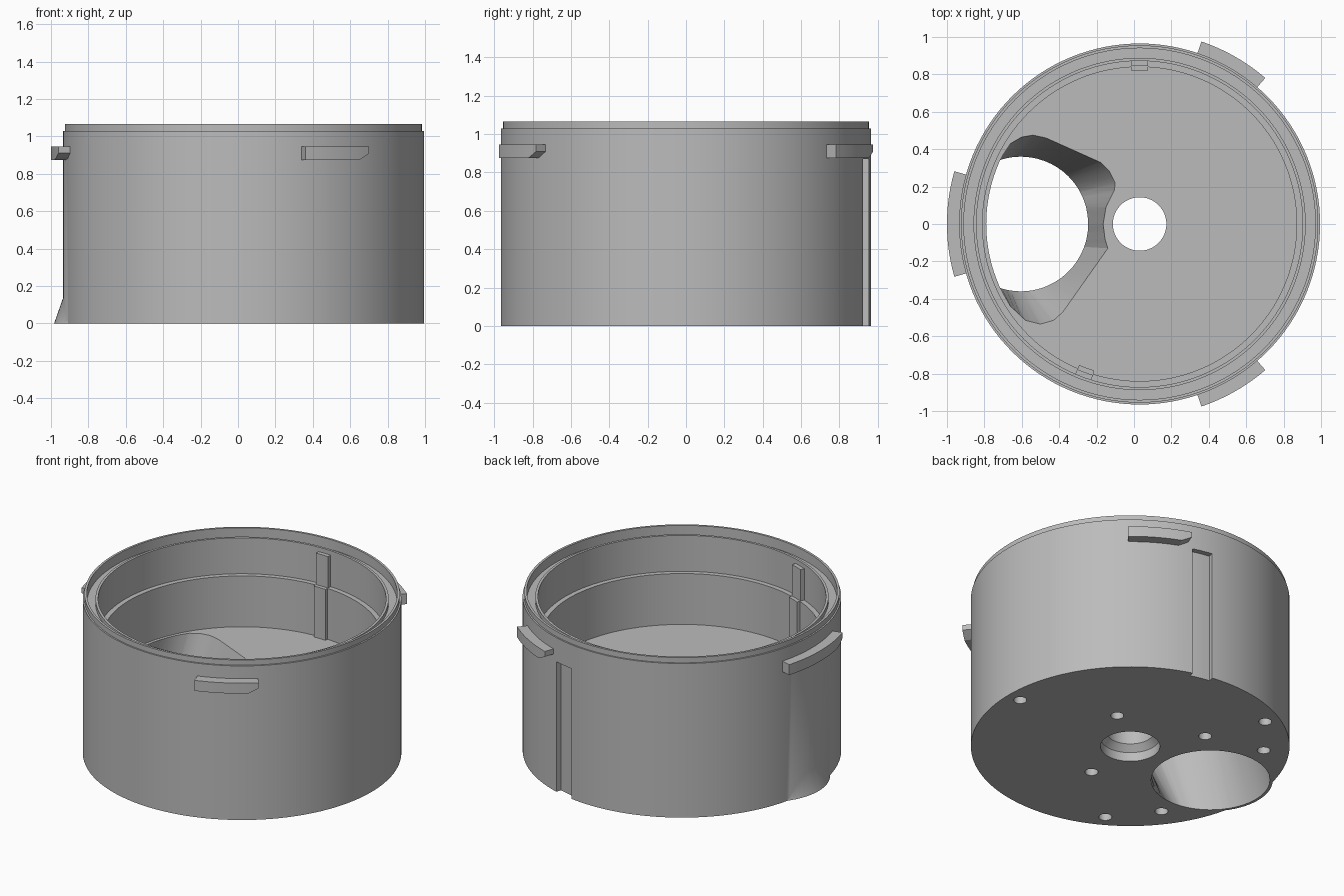
import bpy, bmesh
from math import sin, cos, radians, atan2, hypot, pi, ceil

cube = bpy.data.objects.get("Cube")
if cube:
    bpy.data.objects.remove(cube)

CX = 0.03  # axis of the round body
FLOOR = 0.45

grey = bpy.data.materials.new("plain grey")
grey.use_nodes = True
grey.diffuse_color = (0.5, 0.5, 0.5, 1)
grey.node_tree.nodes["Principled BSDF"].inputs["Base Color"].default_value = (0.5, 0.5, 0.5, 1)


def loft(name, rings, closed=False):
    """Skin rings of points; join the last ring to the first, or cap both ends."""
    bm = bmesh.new()
    rows = [[bm.verts.new(p) for p in ring] for ring in rings]
    n = len(rows[0])
    for i in range(len(rows) if closed else len(rows) - 1):
        a, b = rows[i], rows[(i + 1) % len(rows)]
        for j in range(n):
            k = (j + 1) % n
            bm.faces.new((a[j], a[k], b[k], b[j]))
    if not closed:
        bm.faces.new(rows[0])
        bm.faces.new(rows[-1])
    bmesh.ops.recalc_face_normals(bm, faces=bm.faces)
    mesh = bpy.data.meshes.new(name)
    bm.to_mesh(mesh)
    bm.free()
    mesh.materials.append(grey)
    obj = bpy.data.objects.new(name, mesh)
    bpy.context.collection.objects.link(obj)
    return obj


def polar(r, deg, z):
    return (CX + r * cos(radians(deg)), r * sin(radians(deg)), z)


def circle(x, y, r, z, n=64):
    return [(x + r * cos(2 * pi * i / n), y + r * sin(2 * pi * i / n), z) for i in range(n)]


def sector(name, a0, a1, r0, r1, z0, z1, chamfer=0.0, steps=12):
    """Curved block around the axis, its lower edge rising at the far end."""
    rings = []
    for i in range(steps + 1):
        a = a0 + (a1 - a0) * i / steps
        low = z0 + chamfer * max(0.0, 1 - (a1 - a) / 3.5)
        rings.append([polar(r0, a, low), polar(r1, a, low), polar(r1, a, z1), polar(r0, a, z1)])
    return loft(name, rings)


def combine(obj, other, operation):
    mod = obj.modifiers.new("combine", "BOOLEAN")
    mod.operation, mod.object, mod.solver = operation, other, "EXACT"
    bpy.ops.object.select_all(action="DESELECT")
    bpy.context.view_layer.objects.active = obj
    obj.select_set(True)
    bpy.ops.object.modifier_apply(modifier=mod.name)
    bpy.data.objects.remove(other)


# Turned body: outer wall, lip, seal groove, inner ledge, floor, central bore
profile = [(0.18, 0), (0.965, 0), (0.965, 1.03), (0.955, 1.03), (0.955, 1.065),
           (0.94, 1.065), (0.94, 1.0), (0.888, 1.0), (0.888, 1.03), (0.872, 1.03),
           (0.872, 0.79), (0.84, 0.79), (0.84, FLOOR), (0.143, FLOOR), (0.143, 0.1), (0.18, 0.06)]
body = loft("body", [circle(CX, 0, r, z, 128) for r, z in profile], closed=True)

# Flared bulge where the chute leaves the wall
combine(body, loft("chute_bulge", [circle(-0.61, 0, 0.373, 0), circle(-0.505, 0, 0.373, 0.3)]), "UNION")

# Chute: shaped opening in the floor narrowing to a round outlet
outline = [(-0.7, 0.37), (-0.66, 0.43), (-0.6, 0.465), (-0.54, 0.475), (-0.47, 0.46),
           (-0.18, 0.33), (-0.13, 0.28), (-0.1, 0.22), (-0.105, 0.18), (-0.15, 0.09),
           (-0.165, 0), (-0.155, -0.08), (-0.14, -0.13), (-0.38, -0.47), (-0.43, -0.515),
           (-0.5, -0.535), (-0.58, -0.515), (-0.66, -0.44), (-0.7, -0.37)]
outline += [polar(0.82, 207 - 3 * i, 0)[:2] for i in range(1, 18)]
path = []
for (x0, y0), (x1, y1) in zip(outline, outline[1:] + outline[:1]):
    n = ceil(hypot(x1 - x0, y1 - y0) / 0.05)
    path += [(x0 + (x1 - x0) * i / n, y0 + (y1 - y0) * i / n) for i in range(n)]
angles = [atan2(y, x + 0.5) for x, y in path]


def outlet(z):
    return [(-0.605 + 0.36 * cos(a), 0.36 * sin(a), z) for a in angles]


def inlet(z):
    return [(x, y, z) for x, y in path]


combine(body, loft("chute_cutter", [outlet(-0.05), outlet(0), inlet(FLOOR), inlet(0.55)]), "DIFFERENCE")

# Vertical slot in the outside wall
combine(body, sector("slot_cutter", 73, 81, 0.93, 1.1, -0.1, 0.87), "DIFFERENCE")

# Screw holes in the underside
for r, a in [(0.87, 0), (0.87, 120), (0.87, 240), (0.81, 143.5), (0.81, 216.5),
             (0.38, 38), (0.39, 267), (0.47, 125)]:
    x, y, _ = polar(r, a, 0)
    combine(body, loft("screw_cutter", [circle(x, y, 0.04, z, 20) for z in (-0.05, 0.12)]), "DIFFERENCE")

parts = [body]

# Locking tabs round the outside
for i, (a, half) in enumerate([(60.3, 11), (180, 15.9), (-60.3, 11)]):
    parts.append(sector(f"locking_tab_{i + 1}", a - half, a + half, 0.95, 1.03, 0.875, 0.945, 0.035))

# Stepped guide ribs on the inside wall
for i, a in enumerate([90, 249.8]):
    parts.append(sector(f"guide_rib_upper_{i + 1}", a - 3, a + 3, 0.845, 0.88, 0.785, 1.0, steps=3))
    parts.append(sector(f"guide_rib_lower_{i + 1}", a - 3, a + 3, 0.82, 0.855, FLOOR - 0.01, 0.79, steps=3))

# Smooth round walls, crisp edges
for obj in parts:
    bpy.ops.object.select_all(action="DESELECT")
    bpy.context.view_layer.objects.active = obj
    obj.select_set(True)
    bpy.ops.object.shade_smooth_by_angle(angle=radians(25))
